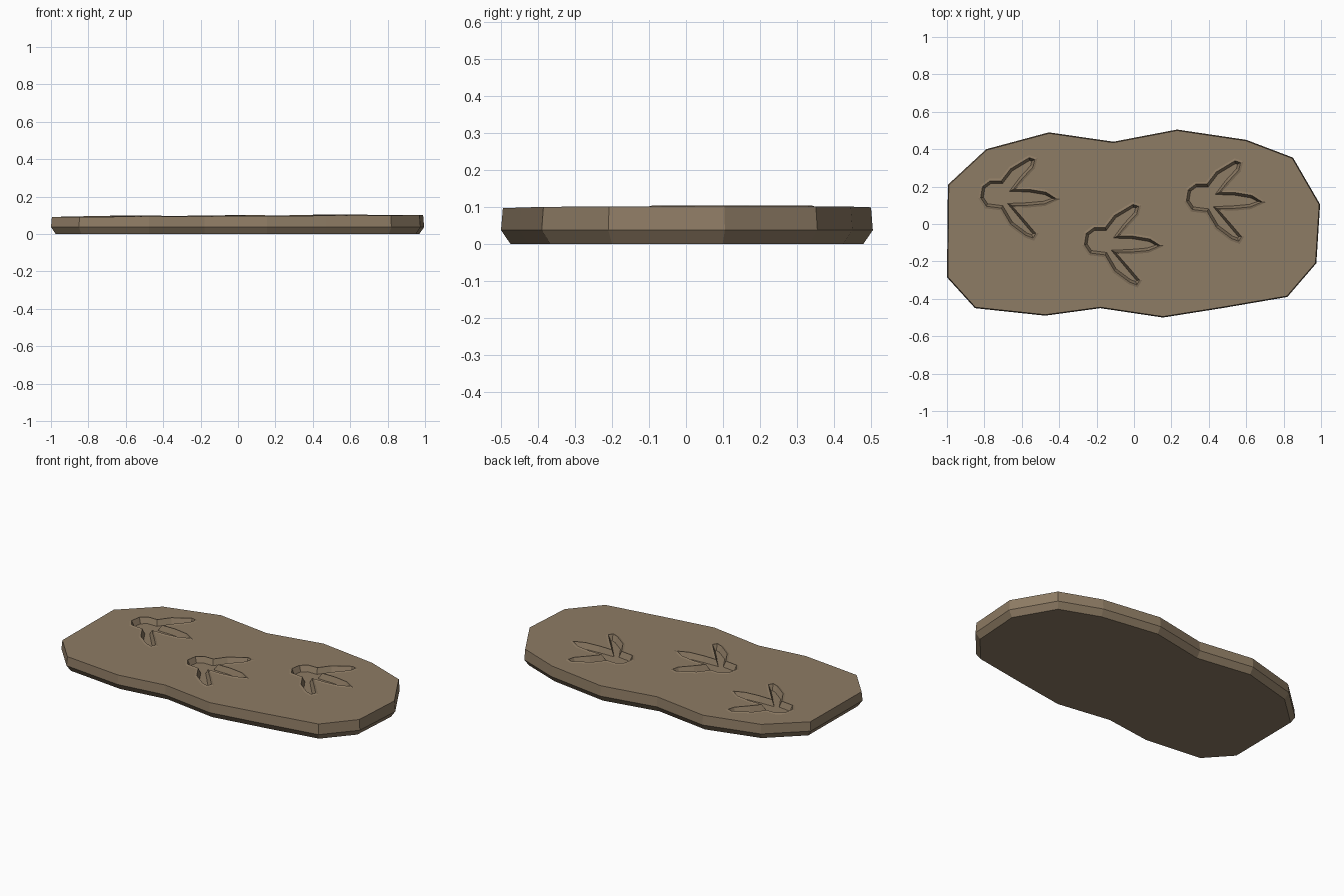
import bpy
import bmesh
from mathutils import Vector

old = bpy.data.objects.get("Cube")
if old:
    bpy.data.objects.remove(old, do_unlink=True)

# One flat stone colour
stone = bpy.data.materials.new("brown_stone")
stone.use_nodes = True
colour = (0.27, 0.2, 0.128, 1)
stone.diffuse_color = colour
bsdf = stone.node_tree.nodes["Principled BSDF"]
bsdf.inputs["Base Color"].default_value = colour
bsdf.inputs["Roughness"].default_value = 0.9

# Slab outline and one three-toed print, both clockwise from above
SLAB = [(-.995, .21), (-.79, .4), (-.455, .49), (-.11, .44), (.23, .505),
        (.6, .45), (.85, .355), (.995, .105), (.975, -.21), (.82, -.39),
        (.47, -.45), (.155, -.5), (-.18, -.45), (-.475, -.49),
        (-.85, -.45), (-1, -.285)]
PRINT = [(-.82, .14), (-.81, .2), (-.77, .23), (-.71, .23), (-.66, .295),
         (-.56, .355), (-.53, .345), (-.54, .305), (-.6, .24), (-.645, .185),
         (-.56, .185), (-.47, .17), (-.415, .135), (-.48, .108), (-.57, .1),
         (-.655, .1), (-.58, .015), (-.525, -.05), (-.54, -.075),
         (-.58, -.06), (-.66, .0), (-.71, .085), (-.79, .095)]
STEPS = [(0, 0), (.555, -.25), (1.1, -.017)]


def offset(points, d):
    """Move a clockwise outline outwards by d (inwards if negative)."""
    out = []
    for i, p in enumerate(points):
        p = Vector(p)
        a = (p - Vector(points[i - 1])).normalized()
        b = (Vector(points[(i + 1) % len(points)]) - p).normalized()
        na, nb = Vector((-a.y, a.x)), Vector((-b.y, b.x))
        m = (na + nb).normalized()
        out.append(p + m * d * min(1 / max(m.dot(na), .1), 1.7))
    return out


def top(p):
    """Height of the gently tilted upper surface."""
    return .0965 + .005 * p[0] + .002 * p[1]


bm = bmesh.new()


def ring(points, height):
    return [bm.verts.new((p[0], p[1], height(p))) for p in points]


def bridge(r, s):
    for i in range(len(r)):
        bm.faces.new((r[i - 1], r[i], s[i], s[i - 1]))


def loop_edges(r):
    return [bm.edges.new((r[i - 1], r[i])) for i in range(len(r))]


# Top surface with a hole for every print
edge = ring(offset(SLAB, -.005), top)
fill = loop_edges(edge)
skirts = []
for dx, dy in STEPS:
    shape = [(x + dx, y + dy) for x, y in PRINT]
    skirt = ring(offset(shape, .012), top)
    fill += loop_edges(skirt)
    skirts.append((shape, skirt))
bmesh.ops.triangle_fill(bm, edges=fill, use_beauty=True, normal=(0, 0, 1))

# Raised lips, sloping walls and sunken floors of the prints
for shape, skirt in skirts:
    lip = ring(shape, lambda p: top(p) + .004)
    floor = ring(offset(shape, -.014), lambda p: top(p) - .03)
    bridge(skirt, lip)
    bridge(lip, floor)
    bm.faces.new(floor)

# Upright sides, undercut lower edge and flat base
side = ring(SLAB, lambda p: .037)
base = ring(offset(SLAB, -.025), lambda p: 0)
bridge(edge, side)
bridge(side, base)
bm.faces.new(base)
bmesh.ops.recalc_face_normals(bm, faces=bm.faces)

mesh = bpy.data.meshes.new("footprint_slab")
bm.to_mesh(mesh)
bm.free()
mesh.materials.append(stone)
slab = bpy.data.objects.new("footprint_slab", mesh)
bpy.context.collection.objects.link(slab)
